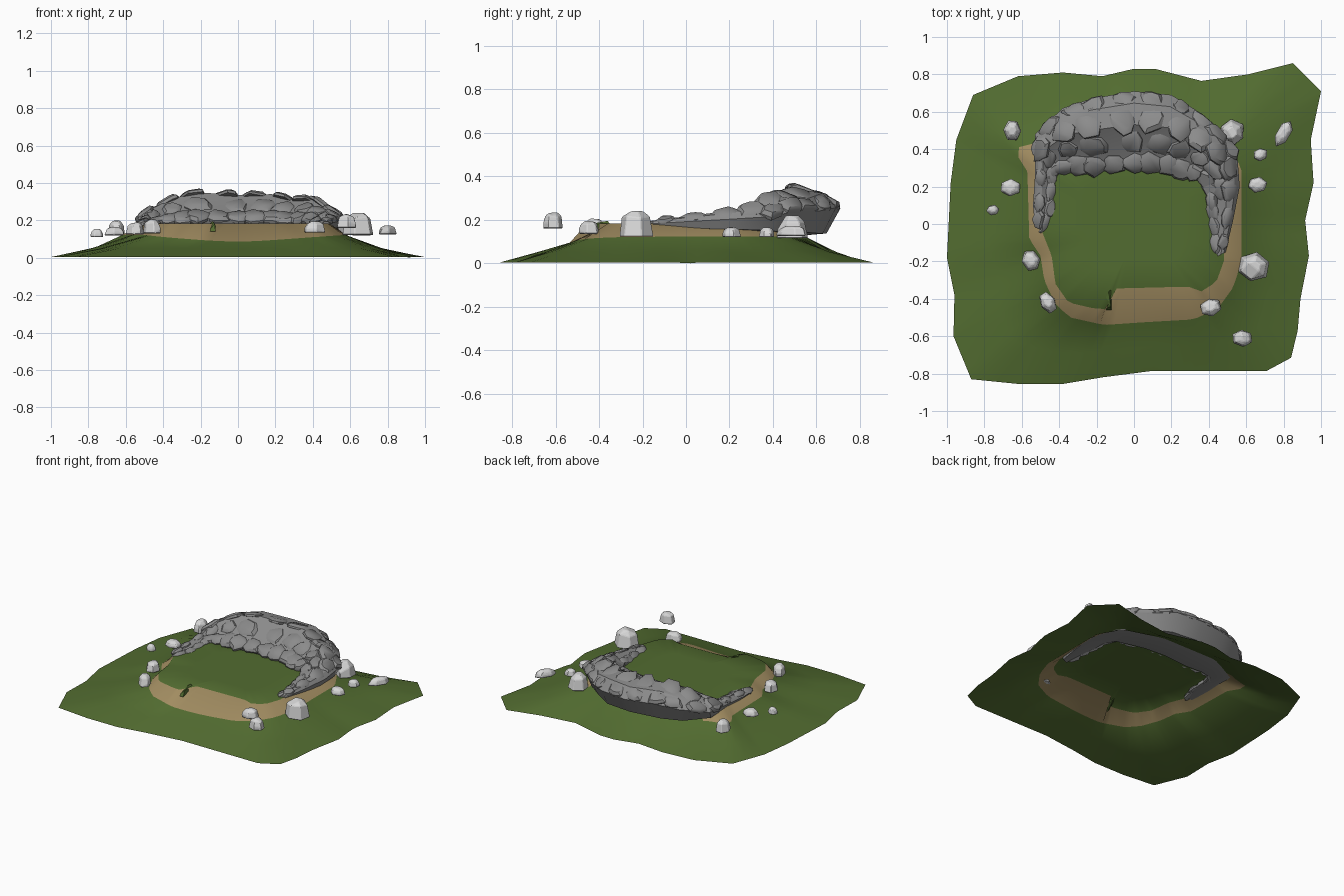
import bpy, bmesh, math, random
from mathutils import Vector, Matrix

if "Cube" in bpy.data.objects:
    bpy.data.objects.remove(bpy.data.objects["Cube"])

random.seed(7)


def mat(name, rgb):
    m = bpy.data.materials.new(name)
    m.diffuse_color = (*rgb, 1)
    m.use_nodes = True
    m.node_tree.nodes["Principled BSDF"].inputs["Base Color"].default_value = m.diffuse_color
    return m


GRASS = mat("grass green", (0.085, 0.15, 0.03))
DIRT = mat("dirt tan", (0.36, 0.265, 0.12))
CLIFF = mat("cliff grey", (0.26, 0.26, 0.26))
STONE = mat("stone light grey", (0.68, 0.68, 0.68))


def finish(bm, name, mats, smooth=None):
    """Turn a bmesh into an object; smooth = sharp-edge angle in degrees."""
    if smooth:
        for f in bm.faces:
            f.smooth = True
        for e in bm.edges:
            e.smooth = e.calc_face_angle(0) < math.radians(smooth)
    me = bpy.data.meshes.new(name)
    bm.to_mesh(me)
    bm.free()
    for m in mats:
        me.materials.append(m)
    ob = bpy.data.objects.new(name, me)
    bpy.context.collection.objects.link(ob)
    return ob


def reach(poly, a):
    """Distance from the origin to a closed outline in direction a."""
    d = Vector((math.cos(a), math.sin(a)))
    best = 0
    for p, q in zip(poly, poly[1:] + poly[:1]):
        p, e = Vector(p), Vector(q) - Vector(p)
        den = d.cross(e)
        if abs(den) < 1e-9:
            continue
        t, s = p.cross(e) / den, p.cross(d) / den
        if t > 0 and -1e-6 <= s <= 1 + 1e-6:
            best = max(best, t)
    return best


# --- ground: sheet lofted from edge, dirt foot and plateau rim outlines
EDGE = [(-.86, .69), (-.62, .79), (-.38, .81), (-.17, .79), (0, .83), (.11, .83), (.36, .765),
        (.61, .8), (.85, .86), (1, .71), (.945, .45), (.96, .22), (.915, .02), (.935, -.17),
        (.89, -.4), (.875, -.57), (.84, -.715), (.71, -.785), (.1, -.785), (-.17, -.82),
        (-.38, -.855), (-.62, -.855), (-.87, -.83), (-.965, -.6), (-.96, -.38), (-1, -.18),
        (-.98, .22), (-.95, .45)]
FOOT = [(-.62, .36), (-.57, .28), (-.565, .1), (-.56, -.08), (-.5, -.17), (-.48, -.3), (-.42, -.43),
        (-.34, -.5), (-.16, -.54), (.06, -.525), (.32, -.51), (.45, -.45), (.53, -.34),
        (.575, -.2), (.575, .3), (.48, .46), (.2, .55), (-.25, .55), (-.5, .44), (-.62, .41)]
RIM = [(-.5, .25), (-.5, -.02), (-.44, -.17), (-.42, -.32), (-.35, -.42), (-.22, -.45),
       (-.15, -.455), (-.11, -.345), (.29, -.335), (.36, -.36), (.44, -.31), (.48, -.2),
       (.5, .2), (.42, .38), (.2, .44), (-.25, .44), (-.46, .36)]
N = 96
bm = bmesh.new()
rings = [[], [], [], [], []]
for i in range(N):
    a = 2 * math.pi * i / N
    c, s = math.cos(a), math.sin(a)
    e, f, r = (reach(o, a) for o in (EDGE, FOOT, RIM))
    fz = .122 - .035 * max(0, -s) ** 4
    for k, (rad, z) in enumerate(((e, .004), (e * .5 + f * .5, .05 + .1 * (fz - .1)),
                                  (f, fz), (r, .183), (r * .55, .182))):
        rings[k].append(bm.verts.new((rad * c, rad * s, z)))
for k in range(4):
    for i in range(N):
        j = (i + 1) % N
        fc = bm.faces.new((rings[k][i], rings[k][j], rings[k + 1][j], rings[k + 1][i]))
        if k == 2:
            m = fc.calc_center_median()
            fc.material_index = 1 if m.y < .43 else 0
mid = bm.verts.new((0, 0, .182))
for i in range(N):
    bm.faces.new((rings[4][i], rings[4][(i + 1) % N], mid))
# exact outline corners
for x, y in EDGE:
    v = min(rings[0], key=lambda w: (w.co.x - x) ** 2 + (w.co.y - y) ** 2)
    v.co.x, v.co.y = x, y
rings[0][0].co.z = 0
finish(bm, "ground", [GRASS, DIRT], 50)

# --- small fold of turf in the front bank
bm = bmesh.new()
for p in ((-.16, -.46, .14), (-.12, -.46, .14), (-.125, -.44, .18), (-.135, -.36, .195),
          (-.12, -.35, .18), (-.155, -.4, .18)):
    bm.verts.new(p)
bmesh.ops.convex_hull(bm, input=bm.verts)
finish(bm, "turf_fold", [GRASS])

# --- cliff: stations of inner xy, outer xy, crest height
ST = [(-.48, -.03, -.53, -.01, .19), (-.44, .08, -.54, .1, .2), (-.43, .22, -.53, .25, .21),
      (-.42, .27, -.53, .48, .25), (-.33, .28, -.38, .62, .315), (-.2, .27, -.23, .67, .35),
      (0, .285, 0, .71, .335), (.15, .275, .2, .69, .34), (.25, .255, .33, .61, .31),
      (.36, .23, .45, .51, .315), (.4, .15, .55, .4, .26), (.4, .08, .565, .2, .235),
      (.42, -.04, .53, .02, .215), (.43, -.18, .49, -.15, .195)]
PROFILE = [(.06, 0), (.02, .22), (.3, .55), (.58, 1), (.85, .9), (1, .5), (.85, -.2), (.6, -.25)]


def surf(u, t, hf):
    """Point on the cliff at station u, across fraction t and height fraction hf."""
    i = min(int(u), len(ST) - 2)
    a, b = ST[i], ST[i + 1]
    x0, y0, x1, y1, top = (p + (q - p) * (u - i) for p, q in zip(a, b))
    return Vector((x0 + (x1 - x0) * t, y0 + (y1 - y0) * t, .17 + (top - .17) * hf))


bm = bmesh.new()
loops = [[bm.verts.new(surf(u, t, h)) for t, h in PROFILE] for u in range(len(ST))]
n = len(PROFILE)
for A, B in zip(loops, loops[1:]):
    for i in range(n):
        bm.faces.new((A[i], A[(i + 1) % n], B[(i + 1) % n], B[i]))
bm.faces.new(loops[0])
bm.faces.new(loops[-1])
bmesh.ops.recalc_face_normals(bm, faces=bm.faces)
finish(bm, "cliff_core", [CLIFF], 35)

# --- overlapping slabs laid over the cliff core
bm = bmesh.new()


def slab(center, ax, ay, size):
    az = ax.cross(ay).normalized()
    ay = az.cross(ax).normalized()
    M = Matrix((ax, ay, az)).transposed()
    pts = []
    for k in range(7):
        a = 2 * math.pi * (k + random.uniform(-.3, .3)) / 7
        r = random.uniform(.8, 1.1)
        for rr, z in ((1, -.6), (1, .1), (.72, .9)):
            v = Vector((math.cos(a) * r * rr * size[0], math.sin(a) * r * rr * size[1],
                        (z + random.uniform(-.15, .15)) * size[2]))
            pts.append(bm.verts.new(center + M @ v))
    res = bmesh.ops.convex_hull(bm, input=pts)
    bmesh.ops.delete(bm, geom=[v for v in res["geom_interior"] if isinstance(v, bmesh.types.BMVert)],
                     context='VERTS')


last = len(ST) - 1
for t, h, step, w in ((.1, .3, .62, .17), (.38, .62, .9, .2), (.68, .9, .85, .24), (.9, .68, .8, .16)):
    u = .35
    while u < last - .1:
        narrow = u < 2.6 or u > 10.6
        if not narrow or t in (.1, .68):
            c = surf(u, t, h)
            along = (surf(min(u + .3, last), t, h) - surf(max(u - .3, 0), t, h)).normalized()
            across = surf(u, min(t + .15, 1), h) - surf(u, t - .05, h - (.25 if t < .6 else -.2))
            width = (surf(u, 1, 0) - surf(u, 0, 0)).length
            length = .075 if not narrow else .065
            slab(c, along, across.normalized(),
                 (length * random.uniform(.85, 1.2), max(width * w, .035), .02 if not narrow else .013))
        u += step * random.uniform(.85, 1.15)
finish(bm, "cliff_slabs", [CLIFF], 35)

# --- loose stones: x, y, half width, half depth, turn, base z, top z
STONES = [(-.65, .5, .05, .06, 0, .12, .2), (-.66, .195, .058, .048, 0, .12, .165),
          (-.755, .075, .036, .03, 0, .11, .155), (-.55, -.195, .05, .06, 20, .125, .19),
          (-.46, -.42, .045, .062, 30, .13, .205), (.41, -.445, .062, .05, 20, .135, .195),
          (.58, -.61, .058, .048, 0, .16, .235), (.64, -.23, .088, .08, 0, .122, .24),
          (.66, .21, .055, .045, 0, .12, .168), (.675, .37, .042, .036, 30, .12, .165),
          (.8, .485, .04, .08, -30, .125, .172), (.525, .49, .07, .072, 0, .115, .22)]
for k, (x, y, rx, ry, turn, z0, z1) in enumerate(STONES):
    bm = bmesh.new()
    off = random.random()
    for rr, h in ((1, 0), (.97, .35), (.8, .75), (.42, 1)):
        for i in range(6):
            a = 2 * math.pi * (i + off) / 6
            j = random.uniform(.92, 1.06)
            bm.verts.new((rx * rr * j * math.cos(a), ry * rr * j * math.sin(a),
                          (z1 - z0) * min(1, h * random.uniform(.9, 1.1))))
    res = bmesh.ops.convex_hull(bm, input=bm.verts)
    bmesh.ops.delete(bm, geom=[v for v in bm.verts if not v.link_faces], context='VERTS')
    bmesh.ops.dissolve_limit(bm, angle_limit=.3, verts=bm.verts, edges=bm.edges)
    bmesh.ops.bevel(bm, geom=list(bm.edges), offset=.004, segments=1, affect='EDGES',
                    clamp_overlap=True)
    ob = finish(bm, f"loose_stone_{k + 1}", [STONE])
    ob.location = (x, y, z0)
    ob.rotation_euler.z = math.radians(turn)
